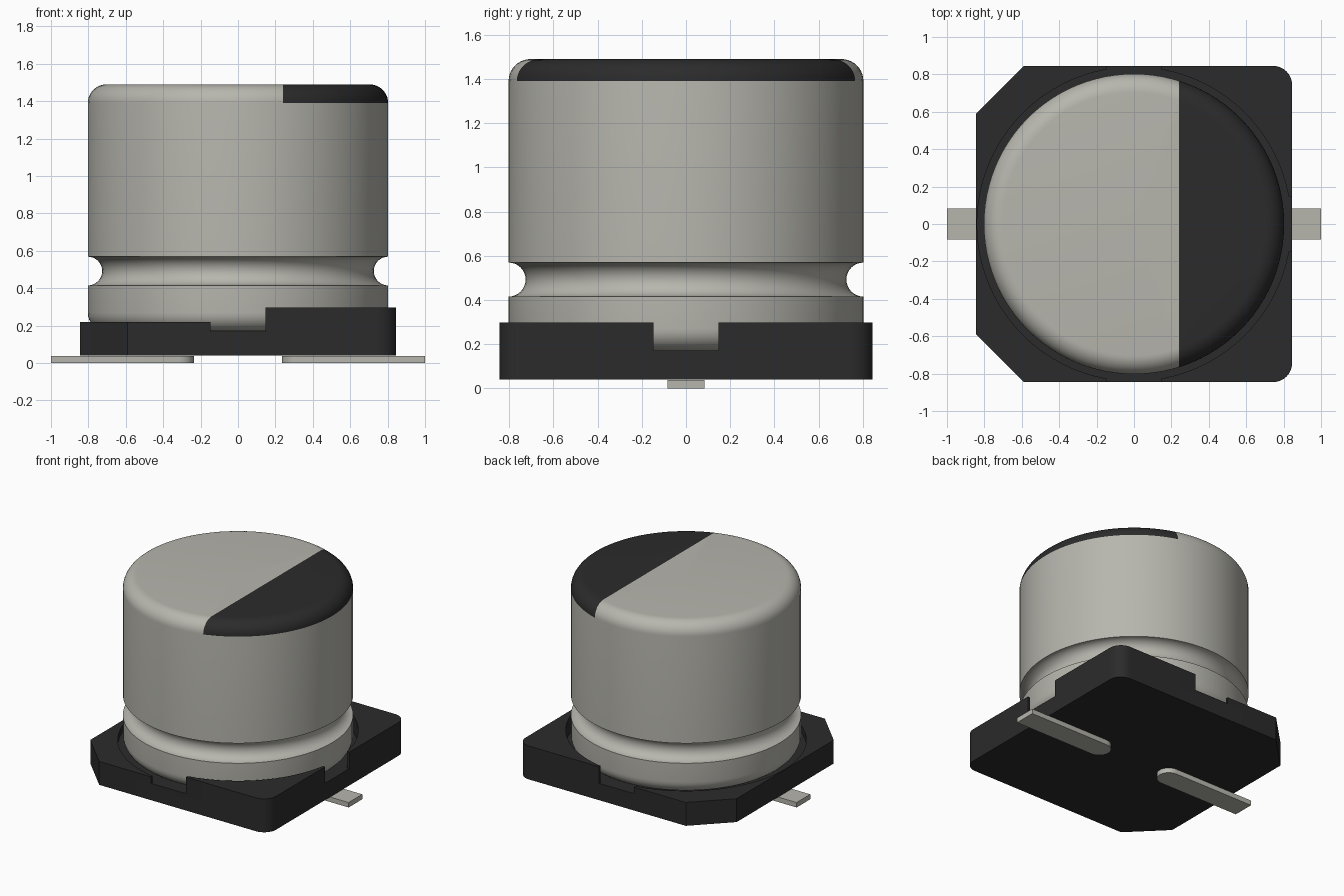
import bpy, bmesh
from math import sin, cos, pi, radians
from mathutils import Vector

if "Cube" in bpy.data.objects:
    bpy.data.objects.remove(bpy.data.objects["Cube"])


def material(name, rgb):
    m = bpy.data.materials.new(name)
    m.diffuse_color = (*rgb, 1)
    m.use_nodes = True
    m.node_tree.nodes["Principled BSDF"].inputs["Base Color"].default_value = m.diffuse_color
    return m


METAL = material("brushed_metal", (0.47, 0.465, 0.42))
BLACK = material("black_plastic", (0.024, 0.024, 0.024))


def add_object(name, bm, *mats):
    bmesh.ops.recalc_face_normals(bm, faces=bm.faces)
    me = bpy.data.meshes.new(name)
    bm.to_mesh(me)
    bm.free()
    ob = bpy.data.objects.new(name, me)
    bpy.context.collection.objects.link(ob)
    for m in mats:
        me.materials.append(m)
    return ob


def smooth(ob):
    bpy.ops.object.select_all(action='DESELECT')
    ob.select_set(True)
    bpy.context.view_layer.objects.active = ob
    bpy.ops.object.shade_smooth_by_angle(angle=radians(30))


def arc(cx, cy, r, a0, a1, n):
    angles = [radians(a0 + (a1 - a0) * i / n) for i in range(n + 1)]
    return [(cx + r * cos(a), cy + r * sin(a)) for a in angles]


def prism(name, outline, z0, z1, mat):
    bm = bmesh.new()
    face = bm.faces.new([bm.verts.new((x, y, z0)) for x, y in outline])
    ext = bmesh.ops.extrude_face_region(bm, geom=[face])["geom"]
    bmesh.ops.translate(bm, vec=(0, 0, z1 - z0),
                        verts=[v for v in ext if isinstance(v, bmesh.types.BMVert)])
    return add_object(name, bm, mat)


def rect(x0, x1, y0, y1):
    return [(x0, y0), (x1, y0), (x1, y1), (x0, y1)]


# Can: revolved profile with rounded ends and a crimp groove
R, FLOOR, TOP, MARK_Z, MARK_X = 0.803, 0.17, 1.49, 1.39, 0.24
profile = ([(0, FLOOR)] + arc(R - 0.1, FLOOR + 0.1, 0.1, -90, 0, 8)
           + arc(R, 0.492, 0.077, 270, 90, 16)
           + arc(R - 0.1, MARK_Z, 0.1, 0, 90, 10) + [(0, TOP)])
bm = bmesh.new()
verts = [bm.verts.new((r, 0, z)) for r, z in profile]
edges = [bm.edges.new(pair) for pair in zip(verts, verts[1:])]
bmesh.ops.spin(bm, geom=verts + edges, cent=(0, 0, 0), axis=(0, 0, 1),
               angle=2 * pi, steps=96)
bmesh.ops.remove_doubles(bm, verts=bm.verts, dist=1e-5)

# Polarity mark: black segment on the top and its rounded rim
rim = [f for f in bm.faces if f.calc_center_median().z > MARK_Z]
geom = set(rim)
for f in rim:
    geom.update(f.edges)
    geom.update(f.verts)
bmesh.ops.bisect_plane(bm, geom=list(geom), dist=1e-5,
                       plane_co=Vector((MARK_X, 0, 0)), plane_no=Vector((1, 0, 0)))
for f in bm.faces:
    c = f.calc_center_median()
    if c.z > MARK_Z and c.x > MARK_X:
        f.material_index = 1
smooth(add_object("can", bm, METAL, BLACK))

# Base: two chamfered and two rounded corners
H = 0.845
outline = ([(-H, 0.59), (-H, -0.59), (-0.59, -H)]
           + arc(H - 0.1, -H + 0.1, 0.1, -90, 0, 8)
           + arc(H - 0.1, H - 0.1, 0.1, 0, 90, 8) + [(-0.59, H)])
base = prism("base", outline, 0.04, 0.297, BLACK)

# Cutters: lowered half, front/back notches, right notch, round seat recess
cutters = [
    prism("cut_low_half", rect(-1.2, 0, -1.2, 1.2), 0.22, 0.6, BLACK),
    prism("cut_front_back", rect(-0.148, 0.148, -1.3, 1.3), FLOOR, 0.7, BLACK),
    prism("cut_right", rect(0.05, 1.4, -0.148, 0.148), FLOOR, 0.8, BLACK),
    prism("cut_recess", arc(0, 0, 0.839, 0, 360, 96)[:-1], FLOOR, 0.9, BLACK),
]
for c in cutters:
    c.hide_render = True
    mod = base.modifiers.new(c.name, 'BOOLEAN')
    mod.operation, mod.solver, mod.object = 'DIFFERENCE', 'EXACT', c
bpy.context.view_layer.update()
base.data = bpy.data.meshes.new_from_object(
    base.evaluated_get(bpy.context.evaluated_depsgraph_get()))
base.modifiers.clear()
for c in cutters:
    bpy.data.objects.remove(c)
smooth(base)

# Leads: flat tabs with rounded inner ends
W = 0.083
for name, s in (("lead_right", 1), ("lead_left", -1)):
    tab = [(1, -W), (1, W)] + arc(0.235 + W, 0, W, 90, 270, 16)
    smooth(prism(name, [(s * x, y) for x, y in tab], 0, 0.038, METAL))
